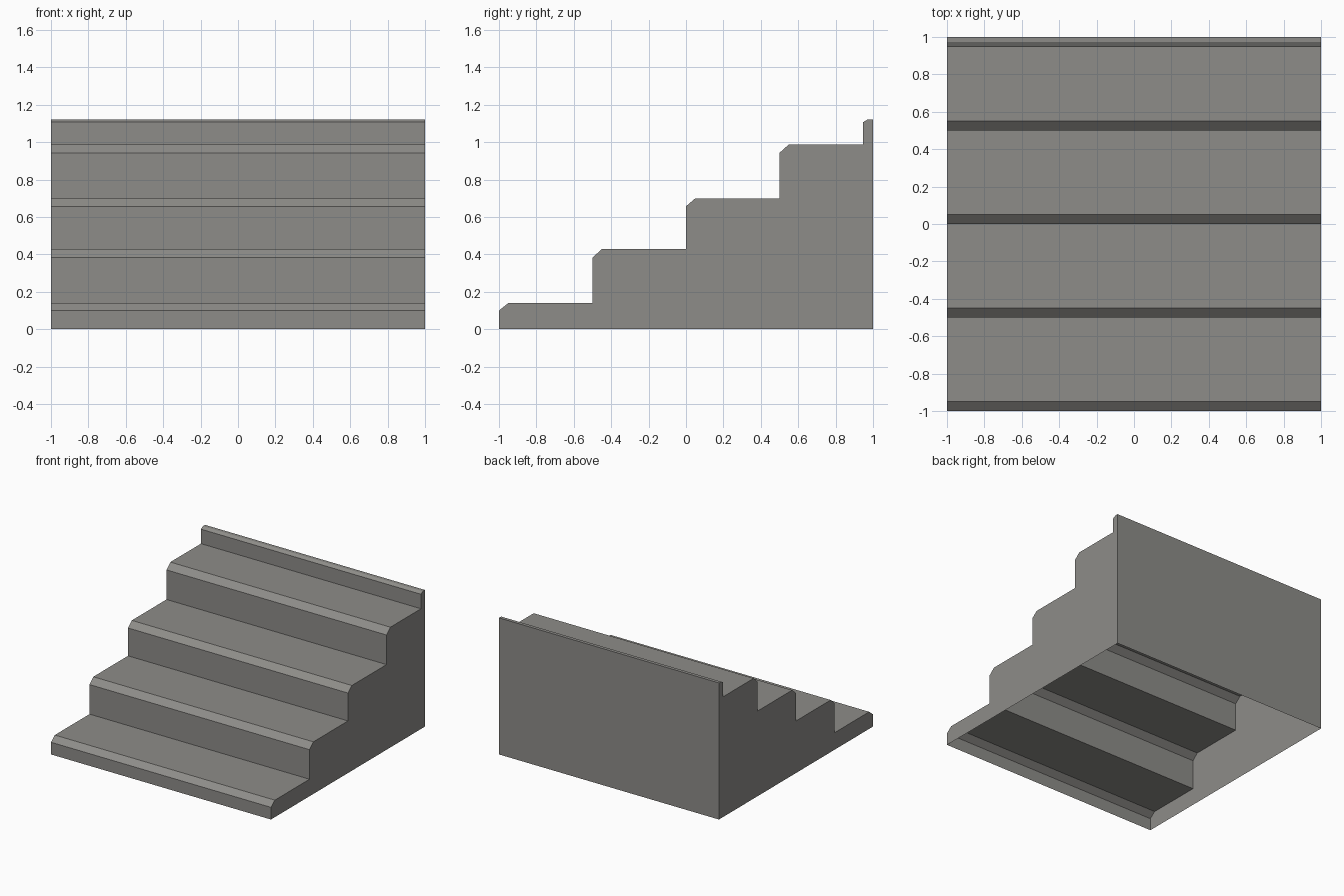
import bpy
import bmesh

cube = bpy.data.objects.get("Cube")
if cube:
    bpy.data.objects.remove(cube, do_unlink=True)

# Single stone grey
stone = bpy.data.materials.new("stone_grey")
stone.use_nodes = True
colour = (0.27, 0.265, 0.25, 1)
stone.diffuse_color = colour
stone.node_tree.nodes["Principled BSDF"].inputs["Base Color"].default_value = colour

# Side profile: each step has a riser, a chamfered nosing and a flat tread
# (front y, riser top, tread height, nosing depth)
steps = [
    (-1.0, 0.10, 0.14, 0.05),
    (-0.5, 0.383, 0.428, 0.05),
    (0.0, 0.657, 0.70, 0.05),
    (0.5, 0.943, 0.988, 0.05),
    (0.947, 1.107, 1.122, 0.025),
]
profile = []
floor = 0.0
for front, riser_top, tread, nosing in steps:
    profile += [(front, floor), (front, riser_top), (front + nosing, tread)]
    floor = tread
profile += [(1.0, floor), (1.0, 0.0)]

# Hollow staircase: side walls plus a skin between them, open underneath
bm = bmesh.new()
right = [bm.verts.new((-1, y, z)) for y, z in profile]
left = [bm.verts.new((1, y, z)) for y, z in profile]
bm.faces.new(right)
bm.faces.new(left[::-1])
for i in range(len(profile) - 1):
    bm.faces.new((right[i + 1], right[i], left[i], left[i + 1]))
bm.normal_update()
bmesh.ops.recalc_face_normals(bm, faces=bm.faces[:])

# Keep the back wall facing outwards
bm.normal_update()
back = max(bm.faces, key=lambda f: f.calc_center_median().y)
if back.normal.y < 0:
    bmesh.ops.reverse_faces(bm, faces=bm.faces[:])

mesh = bpy.data.meshes.new("staircase")
bm.to_mesh(mesh)
bm.free()
mesh.materials.append(stone)
staircase = bpy.data.objects.new("staircase", mesh)
bpy.context.collection.objects.link(staircase)
